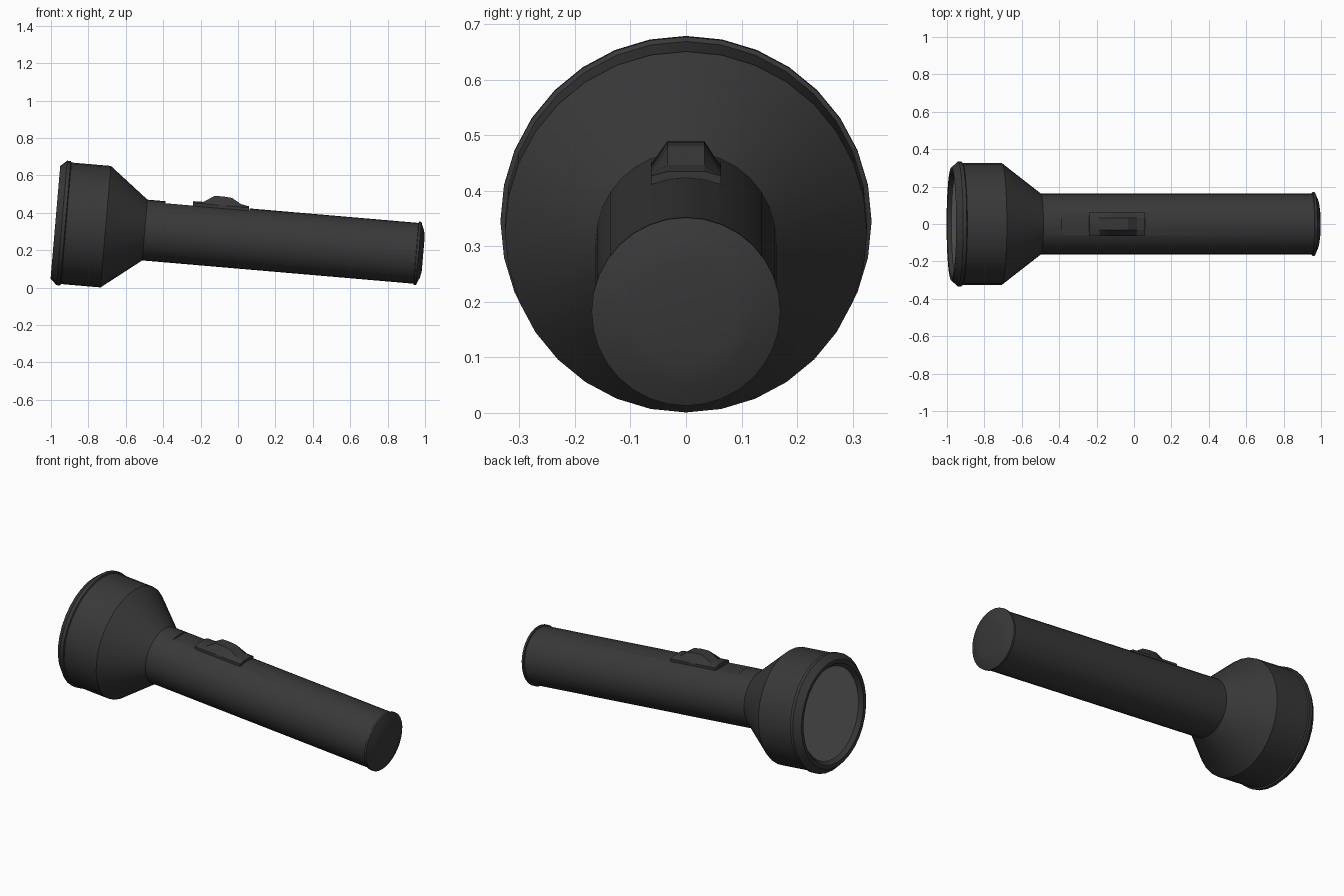
import bpy, bmesh, math
from mathutils import Matrix

if "Cube" in bpy.data.objects:
    bpy.data.objects.remove(bpy.data.objects["Cube"])

# The torch is modelled along x, then tilted to rest on head and tail
TILT = Matrix.Translation((0, 0, 0.265)) @ Matrix.Rotation(math.radians(4.9), 4, 'Y')


def material(name, v):
    m = bpy.data.materials.new(name)
    m.diffuse_color = (v, v, v, 1)
    m.use_nodes = True
    m.node_tree.nodes["Principled BSDF"].inputs["Base Color"].default_value = m.diffuse_color
    return m


black = material("black_plastic", 0.04)
clear = material("lens_grey", 0.2)


def loft(name, rings, mat):
    """Skin a list of closed rings and cap both ends."""
    bm = bmesh.new()
    vs = [[bm.verts.new(p) for p in ring] for ring in rings]
    n = len(vs[0])
    for a, b in zip(vs, vs[1:]):
        for i in range(n):
            j = (i + 1) % n
            bm.faces.new((a[i], a[j], b[j], b[i]))
    bm.faces.new(vs[0][::-1])
    bm.faces.new(vs[-1])
    bmesh.ops.recalc_face_normals(bm, faces=bm.faces)
    me = bpy.data.meshes.new(name)
    bm.to_mesh(me)
    bm.free()
    ob = bpy.data.objects.new(name, me)
    bpy.context.collection.objects.link(ob)
    me.materials.append(mat)
    return ob


def circle(x, r, n=32):
    return [(x, r * math.sin(2 * math.pi * i / n), r * math.cos(2 * math.pi * i / n))
            for i in range(n)]


def activate(ob):
    bpy.ops.object.select_all(action='DESELECT')
    ob.select_set(True)
    bpy.context.view_layer.objects.active = ob


# Casing: recessed front, rim, head, cone, tube and tail lip
profile = [(-0.953, 0.262), (-0.978, 0.282), (-0.98, 0.303), (-0.945, 0.334),
           (-0.926, 0.334), (-0.922, 0.326), (-0.71, 0.326), (-0.50, 0.163),
           (0.955, 0.163), (0.957, 0.17), (0.969, 0.17), (0.988, 0.125), (0.994, 0.09)]
casing = loft("casing", [circle(x, r) for x, r in profile], black)

# Switch slot cut into the tube
bpy.ops.mesh.primitive_cube_add(size=1)
cutter = bpy.context.object
cutter.name = "slot_cutter"
cutter.scale = (0.45, 0.128, 0.1)
cutter.location = (-0.177, 0, 0.202)
cutter.hide_render = True
mod = casing.modifiers.new("slot", 'BOOLEAN')
mod.operation = 'DIFFERENCE'
mod.solver = 'EXACT'
mod.object = cutter
activate(casing)
bpy.ops.object.modifier_apply(modifier="slot")
bpy.data.objects.remove(cutter)

# Lens
lens = loft("lens", [circle(-0.957, 0.263), circle(-0.948, 0.263)], clear)

# Sliding switch: base plate swelling into a thumb bump
stations = [(-0.255, 0.176), (-0.20, 0.177), (-0.145, 0.213), (-0.10, 0.215),
            (-0.05, 0.211), (0.0, 0.182), (0.045, 0.174)]
rings = []
for x, h in stations:
    half = [(0.033, h), (0.063, 0.166), (0.063, 0.14)]
    rings.append([(x, y, z) for y, z in half] + [(x, -y, z) for y, z in half[::-1]])
switch = loft("switch", rings, black)

for ob in (casing, lens, switch):
    activate(ob)
    bpy.ops.object.shade_smooth_by_angle(angle=math.radians(30 if ob != switch else 20))
    ob.matrix_world = TILT
